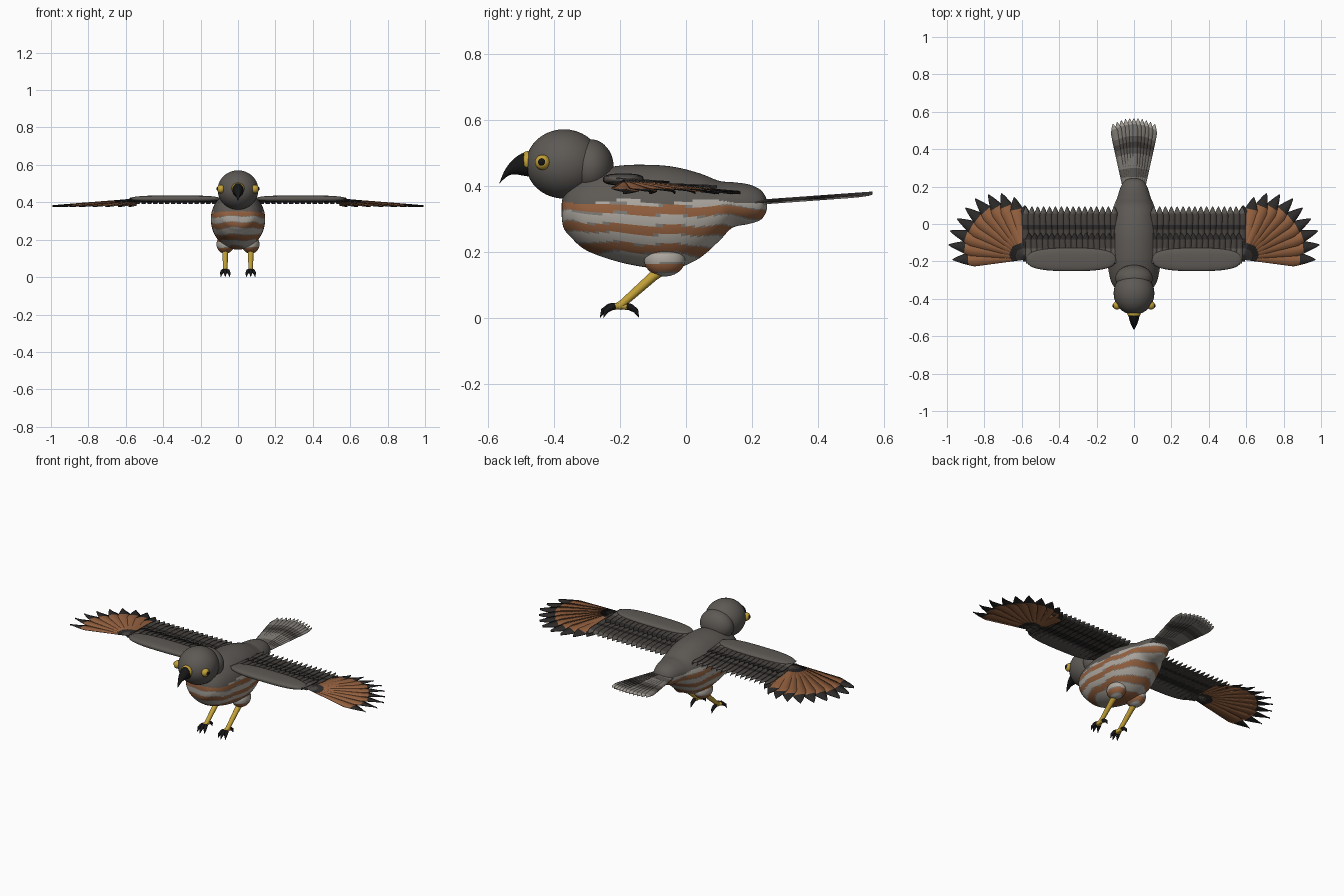
import bpy, bmesh, math
from mathutils import Vector

if "Cube" in bpy.data.objects:
    bpy.data.objects.remove(bpy.data.objects["Cube"])

COL = {"grey": (.11, .10, .09), "rufous": (.30, .12, .05), "pale": (.42, .39, .35),
       "dark": (.025, .023, .022), "brown": (.06, .053, .047), "yellow": (.55, .36, .04),
       "ash": (.22, .205, .185), "black": (.008, .008, .008)}
NAMES = list(COL)
MATS = []
for n, c in COL.items():
    m = bpy.data.materials.new(n)
    m.diffuse_color = (*c, 1)
    m.use_nodes = True
    m.node_tree.nodes["Principled BSDF"].inputs["Base Color"].default_value = m.diffuse_color
    MATS.append(m)


def finish(name, bm, angle=60, solid=0):
    bmesh.ops.recalc_face_normals(bm, faces=bm.faces)
    me = bpy.data.meshes.new(name)
    bm.to_mesh(me)
    bm.free()
    for m in MATS:
        me.materials.append(m)
    ob = bpy.data.objects.new(name, me)
    bpy.context.collection.objects.link(ob)
    if solid:
        mod = ob.modifiers.new("thickness", "SOLIDIFY")
        mod.thickness, mod.offset = solid, 0
    bpy.ops.object.select_all(action='DESELECT')
    ob.select_set(True)
    bpy.context.view_layer.objects.active = ob
    bpy.ops.object.shade_smooth_by_angle(angle=math.radians(angle))
    return ob


def paint(bm, fn):
    for f in bm.faces:
        f.material_index = NAMES.index(fn(f.calc_center_median()))


def skin(bm, rings):
    rows = [[bm.verts.new(p) for p in r] for r in rings]
    n = len(rows[0])
    for a, b in zip(rows, rows[1:]):
        for i in range(n):
            bm.faces.new((a[i], a[(i + 1) % n], b[(i + 1) % n], b[i]))
    bm.faces.new(rows[0])
    bm.faces.new(rows[-1])


def loft(name, st, fn, sub=8, n=32):
    """Smooth loft along y; each station is (y, z top, z bottom, half width)."""
    rings = []
    for i in range(len(st) - 1):
        p = [st[max(i - 1, 0)], st[i], st[i + 1], st[min(i + 2, len(st) - 1)]]
        for k in range(sub + (i == len(st) - 2)):
            t = k / sub
            y, zt, zb, w = [.5 * (2 * b + (c - a) * t + (2 * a - 5 * b + 4 * c - d) * t * t
                                  + (3 * b - a - 3 * c + d) * t ** 3) for a, b, c, d in zip(*p)]
            w = max(w, .0008)
            rings.append([(w * math.cos(q), y, (zt + zb) / 2 + (zt - zb) / 2 * math.sin(q))
                          for q in (math.tau * j / n for j in range(n))])
    bm = bmesh.new()
    skin(bm, rings)
    paint(bm, fn)
    return finish(name, bm)


def ball(name, c, r, fn, n=40, flat=1):
    """Ellipsoid; flat < 1 squares off its outline into a pad."""
    bm = bmesh.new()
    bmesh.ops.create_uvsphere(bm, u_segments=n, v_segments=n // 2, radius=1)
    for v in bm.verts:
        v.co = Vector([c[i] + r[i] * math.copysign(abs(v.co[i]) ** flat, v.co[i]) for i in range(3)])
    paint(bm, fn)
    return finish(name, bm)


def tube(bm, pts, radii, mat, n=12):
    pts = [Vector(p) for p in pts]
    before = set(bm.faces)
    rings = []
    for i, p in enumerate(pts):
        d = (pts[min(i + 1, len(pts) - 1)] - pts[max(i - 1, 0)]).normalized()
        u = d.cross(Vector((1, 0, 0))).normalized()
        v = d.cross(u)
        rings.append([p + radii[i] * (u * math.cos(q) + v * math.sin(q))
                      for q in (math.tau * j / n for j in range(n))])
    skin(bm, rings)
    for f in set(bm.faces) - before:
        f.material_index = NAMES.index(mat)


def feather(bm, root, tip, w0, w1, taper, bands, tilt=.004, side=1):
    """Ridged vane; bands = [(end fraction, colour)], taper = fraction where the tip begins."""
    root, tip = Vector(root), Vector(tip)
    d = tip - root
    s = Vector((d.y, -d.x, 0)).normalized()
    rows, N = [], 24
    for k in range(N + 1):
        t = k / N
        w = w0 + (w1 - w0) * min(1, t / .7)
        if t > taper:
            w *= max(.04, (1 - (t - taper) / (1 - taper)) ** .75)
        row = []
        for j in (-1, 0, 1):
            p = root + d * t + s * w * j + Vector((0, 0, tilt * j + (0 if j else .003)))
            row.append(bm.verts.new((p.x * side, p.y, p.z)))
        rows.append(row)
    for k in range(N):
        mat = next(c for e, c in bands if (k + .5) / N <= e)
        for j in range(2):
            f = bm.faces.new((rows[k][j], rows[k][j + 1], rows[k + 1][j + 1], rows[k + 1][j]))
            f.material_index = NAMES.index(mat)


def plumage(p):
    """Grey back, wavy rufous bars on a pale belly."""
    if p.z > .352 + .006 * math.sin(25 * p.y):
        return "grey"
    q = (p.z - .328 + .03 * (p.y + .1) + .004 * math.sin(38 * p.y) + .003 * math.sin(50 * p.x)) / .06
    c = math.cos(math.tau * q)
    return "rufous" if c > .25 else "ash" if c > -.1 else "pale"


plain = lambda c: (lambda p: c)

# Body, head and nape
loft("body", [(-.378, .335, .325, .001), (-.372, .37, .275, .06), (-.35, .41, .245, .095), (-.3, .44, .203, .125),
              (-.2, .461, .168, .143), (-.1, .463, .15, .145), (-.03, .456, .15, .14), (.04, .438, .18, .125),
              (.1, .415, .232, .107), (.14, .411, .272, .09), (.19, .404, .284, .074), (.225, .388, .296, .056),
              (.242, .365, .318, .03), (.246, .342, .338, .001)], plumage, 10, 96)
ball("head", (0, -.37, .466), (.109, .115, .105), plain("grey"))
ball("nape", (0, -.29, .456), (.1, .071, .085), plain("grey"))

# Hooked beak and cere
loft("beak", [(-.46, .505, .425, .03), (-.49, .501, .43, .029), (-.515, .487, .434, .024), (-.535, .468, .432, .017),
              (-.552, .442, .42, .009), (-.565, .41, .407, .001)], plain("black"))
loft("cere", [(-.46, .505, .44, .033), (-.478, .505, .442, .034), (-.49, .502, .445, .032),
              (-.493, .49, .455, .02)], plain("yellow"))

# Tail fan
bm = bmesh.new()
for i in range(11):
    u = (i - 5) / 5
    feather(bm, (u * .045, .19, .351 - .006 * abs(u)), (u * .112, .565 - .03 * u * u, .378 - .008 * abs(u)),
            .014, .021, .86, [(.15, "ash"), (.28, "grey"), (.5, "ash"), (.57, "grey"), (.68, "brown"),
                              (.74, "grey"), (.93, "ash"), (1, "pale")], .003)
finish("tail_feathers", bm, solid=.003)

ANG = [88, 78, 68, 58, 48, 38, 28, 18, 8, -3]
LEN = [.27, .32, .36, .385, .41, .415, .42, .43, .42, .395]

for side, tag in ((1, "left"), (-1, "right")):
    # Rufous outer wing fan with dark tips
    bm = bmesh.new()
    for i, (a, l) in enumerate(zip(ANG, LEN)):
        a = math.radians(a)
        feather(bm, (.575, -.17, .412), (.575 + l * math.cos(a), -.17 + l * math.sin(a), .379),
                .02, .042, .72, [(.14, "brown"), (.22, "dark"), (.8, "rufous"), (1, "dark")], .004, side)
    finish(tag + "_outer_wing_feathers", bm, solid=.003)

    # Barred inner wing feathers and the shorter row over them
    bm = bmesh.new()
    for i in range(16):
        x = .1 + i * .0315
        feather(bm, (x, -.2, .408), (x + .006, .093, .396), .02, .021, .84,
                [(.25, "brown"), (.42, "dark"), (.58, "brown"), (.66, "dark"), (.86, "brown"), (1, "grey")],
                .004, side)
    finish(tag + "_inner_wing_feathers", bm, solid=.004)
    bm = bmesh.new()
    for i in range(16):
        x = .1 + i * .0305
        feather(bm, (x, -.21, .42), (x + .004, -.05, .409), .02, .021, .8,
                [(.5, "grey"), (.8, "brown"), (1, "dark")], .003, side)
    finish(tag + "_wing_coverts", bm, solid=.004)

    # Smooth leading edge pad
    pad = ball(tag + "_wing_leading_edge", (side * .335, -.19, .419), (.238, .062, .018), plain("grey"), 40, .72)

    # Eyes
    ball(tag + "_eye", (side * .091, -.435, .471), (.021, .023, .023), plain("yellow"), 24)
    ball(tag + "_pupil", (side * .106, -.437, .472), (.009, .012, .012), plain("black"), 16)

    # Thigh, shank, toes and claws
    X = side * .068
    ball(tag + "_thigh", (X, -.065, .175), (.047, .062, .05), plumage, 48)
    bm = bmesh.new()
    tube(bm, [(X, -.06, .155), (X, -.1, .125), (X, -.19, .045), (X, -.205, .033)],
         [.018, .015, .012, .013], "yellow")
    for dx, ty in ((-.024, -.25), (0, -.26), (.024, -.25), (0, -.143)):
        mx, my = X + dx * .6, -.2 + (ty + .2) * .55
        tube(bm, [(X, -.2, .036), (mx, my, .032)], [.011, .009], "yellow")
        tube(bm, [(X + dx * .4, -.2 + (ty + .2) * .35, .035), (mx, my, .032),
                  (X + dx * .85, -.2 + (ty + .2) * .85, .021), (X + dx, ty, .001)],
             [.0105, .0105, .008, .001], "black")
    finish(tag + "_leg", bm)
